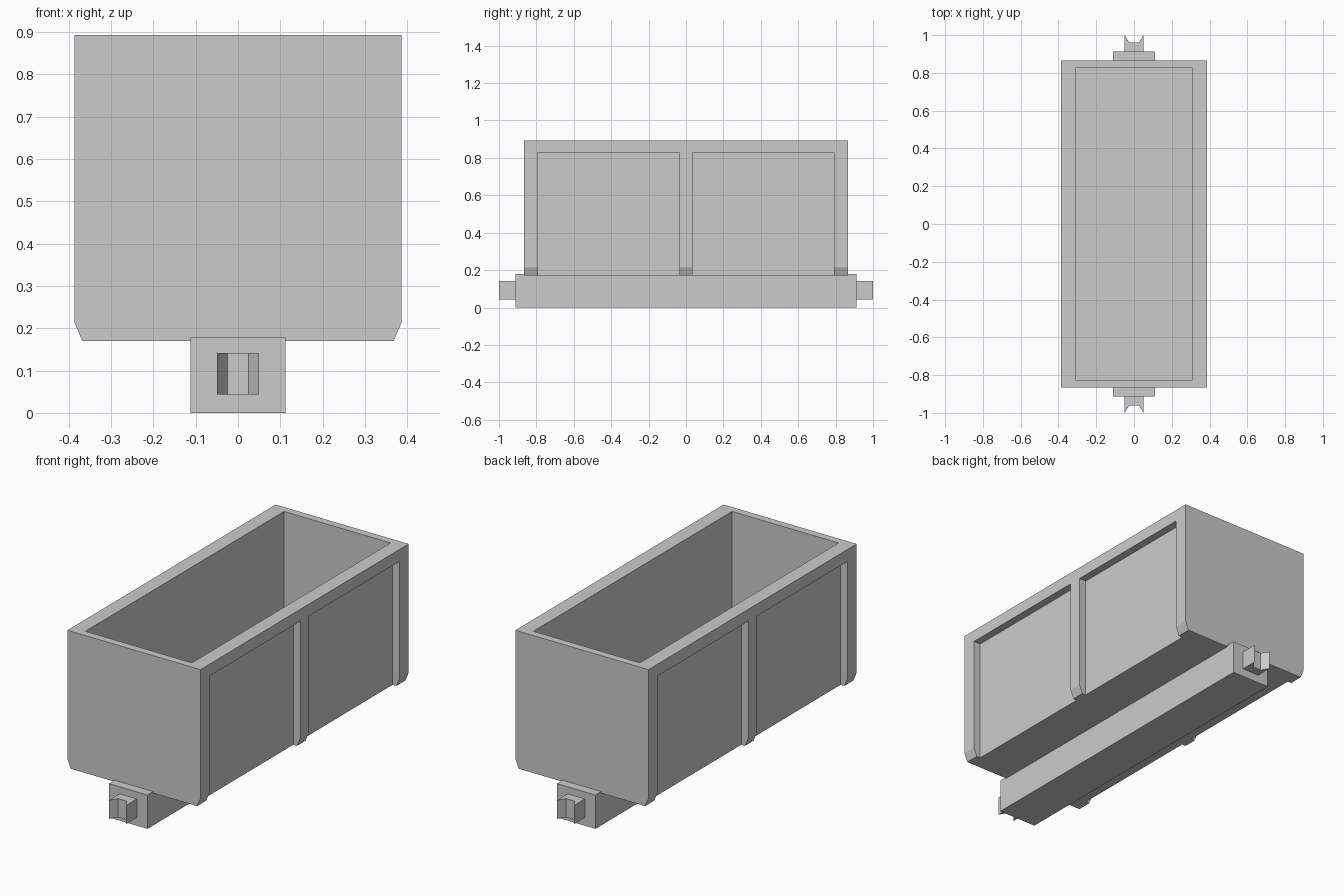
import bpy, bmesh

if "Cube" in bpy.data.objects:
    bpy.data.objects.remove(bpy.data.objects["Cube"])


def prism(name, profile, axis, lo, hi):
    """Extrude a closed 2D profile along y (profile is x,z) or z (profile is x,y)."""
    def place(p, t):
        return (p[0], t, p[1]) if axis == 'y' else (p[0], p[1], t)
    bm = bmesh.new()
    face = bm.faces.new([bm.verts.new(place(p, lo)) for p in profile])
    ext = bmesh.ops.extrude_face_region(bm, geom=[face])
    moved = [v for v in ext['geom'] if isinstance(v, bmesh.types.BMVert)]
    offset = (0, hi - lo, 0) if axis == 'y' else (0, 0, hi - lo)
    bmesh.ops.translate(bm, verts=moved, vec=offset)
    bmesh.ops.recalc_face_normals(bm, faces=bm.faces)
    mesh = bpy.data.meshes.new(name)
    bm.to_mesh(mesh)
    bm.free()
    obj = bpy.data.objects.new(name, mesh)
    bpy.context.collection.objects.link(obj)
    return obj


def box(name, x0, x1, y0, y1, z0, z1):
    return prism(name, [(x0, y0), (x1, y0), (x1, y1), (x0, y1)], 'z', z0, z1)


def cut(target, cutter):
    cutter.hide_render = True
    mod = target.modifiers.new("cut", 'BOOLEAN')
    mod.operation = 'DIFFERENCE'
    mod.solver = 'EXACT'
    mod.object = cutter
    bpy.context.view_layer.objects.active = target
    bpy.ops.object.modifier_apply(modifier=mod.name)
    bpy.data.objects.remove(cutter)


# Wagon tub: chamfered cross-section run along the length
tub = prism("wagon_tub",
            [(-0.387, 0.893), (-0.387, 0.215), (-0.368, 0.17),
             (0.368, 0.17), (0.387, 0.215), (0.387, 0.893)],
            'y', -0.865, 0.865)

# Open cargo space
cut(tub, box("cargo_cutter", -0.31, 0.31, -0.825, 0.825, 0.21, 1.0))

# Recessed side panels, leaving ribs at the ends and middle
for sx in (-1, 1):
    for sy in (-1, 1):
        x0, x1 = sorted((sx * 0.346, sx * 0.5))
        y0, y1 = sorted((sy * 0.035, sy * 0.79))
        cut(tub, box("panel_cutter", x0, x1, y0, y1, 0.1, 0.83))

# Central chassis beam
box("chassis_beam", -0.112, 0.112, -0.912, 0.912, 0.0, 0.178)

# Notched couplers at both ends
for name, s in (("front_coupler", -1), ("back_coupler", 1)):
    prism(name, [(x, s * y) for x, y in
                 ((-0.05, 0.905), (0.05, 0.905), (0.05, 1.0),
                  (0.025, 0.96), (-0.025, 0.96), (-0.05, 1.0))],
          'z', 0.043, 0.141)
